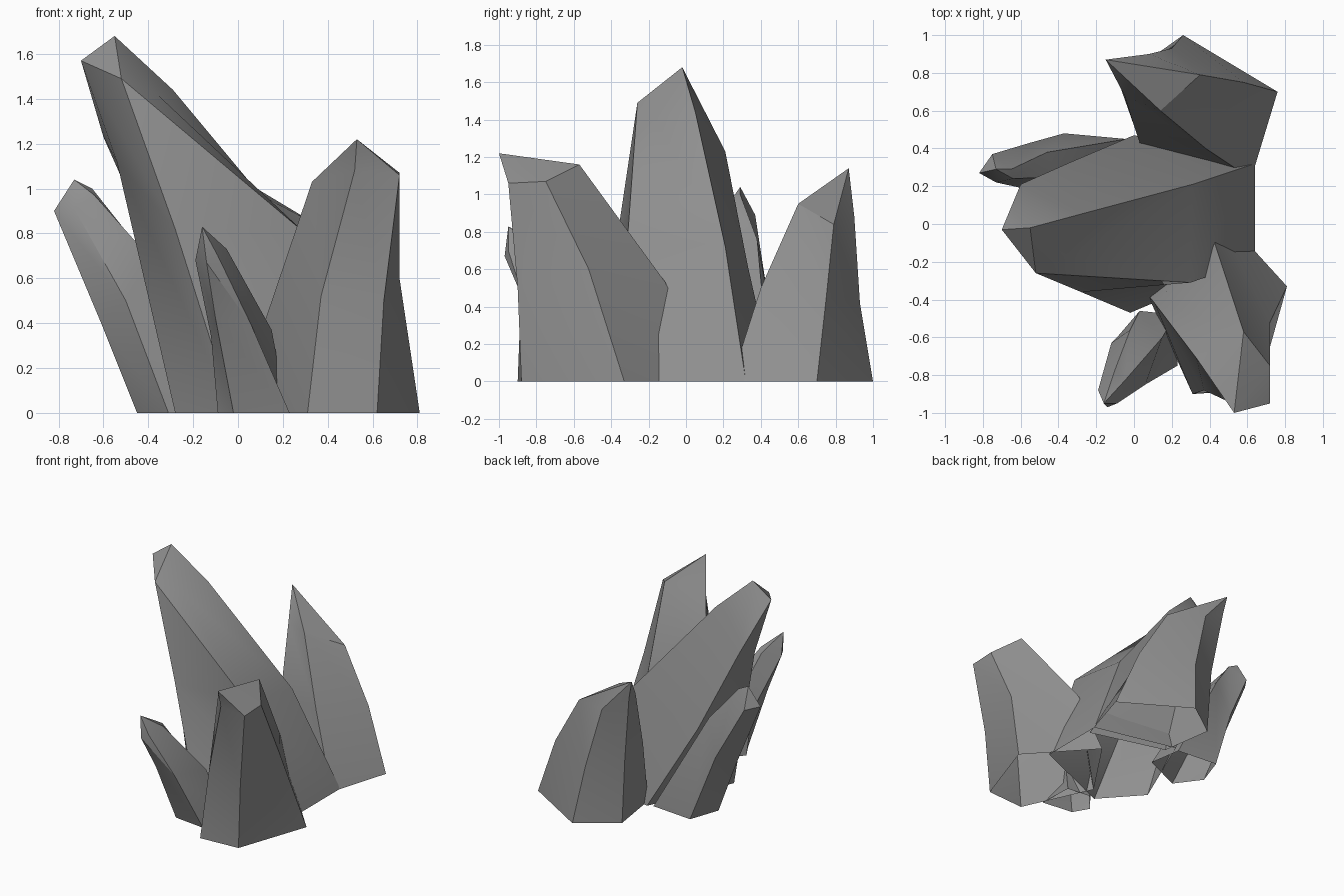
import bpy
import bmesh
import math

# Remove the default object
cube = bpy.data.objects.get("Cube")
if cube:
    bpy.data.objects.remove(cube, do_unlink=True)

# Single stone colour
stone = bpy.data.materials.new("grey_crystal")
stone.use_nodes = True
grey = (0.28, 0.28, 0.28, 1.0)
stone.diffuse_color = grey
shader = next(n for n in stone.node_tree.nodes if n.type == 'BSDF_PRINCIPLED')
shader.inputs["Base Color"].default_value = grey
shader.inputs["Roughness"].default_value = 0.8


def crystal(name, base, waist, shoulder, tip):
    """Skin three matching rings, counter-clockwise, up to a tip; the foot stays open."""
    bm = bmesh.new()
    ground = [(x, y, 0) for x, y in base]
    rings = [[bm.verts.new(p) for p in ring] for ring in (ground, waist, shoulder)]
    peak = bm.verts.new(tip)
    count = len(base)
    for i in range(count):
        j = (i + 1) % count
        for low, high in zip(rings, rings[1:]):
            bm.faces.new((low[i], low[j], high[i]))
            bm.faces.new((low[j], high[j], high[i]))
        bm.faces.new((rings[-1][i], rings[-1][j], peak))

    mesh = bpy.data.meshes.new(name)
    bm.to_mesh(mesh)
    bm.free()
    mesh.materials.append(stone)
    obj = bpy.data.objects.new(name, mesh)
    bpy.context.scene.collection.objects.link(obj)

    # Soft facets with crisp ridges
    bpy.ops.object.select_all(action='DESELECT')
    obj.select_set(True)
    bpy.context.view_layer.objects.active = obj
    bpy.ops.object.shade_smooth_by_angle(angle=math.radians(35))


# Tall leaning crystal in the middle
crystal(
    "central_crystal",
    base=[(.64, .32), (0, .47), (-.28, -.18), (-.02, -.47), (.64, -.19)],
    waist=[(.31, .21, .72), (-.33, .33, .62), (-.54, -.06, 1.12),
           (-.28, -.36, .82), (.3, -.31, .8)],
    shoulder=[(-.29, .05, 1.44), (-.6, .21, 1.23), (-.7, -.03, 1.57),
              (-.52, -.26, 1.49), (-.36, -.17, 1.42)],
    tip=(-.55, -.02, 1.68),
)

# Broad crystal at the front left
crystal(
    "front_left_crystal",
    base=[(.81, -.33), (.4, .12), (.07, -.37), (.31, -.9), (.62, -.88)],
    waist=[(.72, -.52, .6), (.43, -.11, .53), (.11, -.42, .38),
           (.37, -.88, .52), (.65, -.9, .5)],
    shoulder=[(.72, -.75, 1.07), (.58, -.57, 1.16), (.33, -.71, 1.03),
              (.52, -.95, 1.08), (.72, -.95, 1.06)],
    tip=(.53, -1, 1.22),
)

# Broad crystal at the back
crystal(
    "back_crystal",
    base=[(.76, .7), (.26, 1), (-.02, .8), (.04, .4), (.62, .24)],
    waist=[(.58, .75, .45), (.2, .93, .42), (-.05, .81, .5),
           (0, .52, .5), (.38, .4, .5)],
    shoulder=[(.35, .79, .84), (.08, .9, .88), (-.12, .86, 1),
              (-.05, .68, .95), (.14, .6, .95)],
    tip=(-.15, .87, 1.14),
)

# Small crystal at the front
crystal(
    "small_front_crystal",
    base=[(.23, -.75), (.22, -.48), (.03, -.46), (-.09, -.6), (-.02, -.72)],
    waist=[(.06, -.85, .39), (.15, -.6, .37), (-.02, -.56, .4),
           (-.12, -.63, .34), (-.1, -.85, .42)],
    shoulder=[(-.09, -.95, .7), (-.05, -.83, .73), (-.1, -.77, .72),
              (-.19, -.88, .68), (-.14, -.97, .67)],
    tip=(-.16, -.95, .83),
)

# Slim crystal on the right side
crystal(
    "slim_right_crystal",
    base=[(-.04, .45), (-.37, .48), (-.45, .25), (-.31, .06), (0, .2)],
    waist=[(-.46, .38, .76), (-.55, .43, .5), (-.61, .27, .4),
           (-.5, .17, .5), (-.4, .25, .7)],
    shoulder=[(-.65, .29, 1), (-.75, .37, .89), (-.82, .27, .9),
              (-.73, .22, .91), (-.64, .24, .97)],
    tip=(-.73, .29, 1.04),
)
